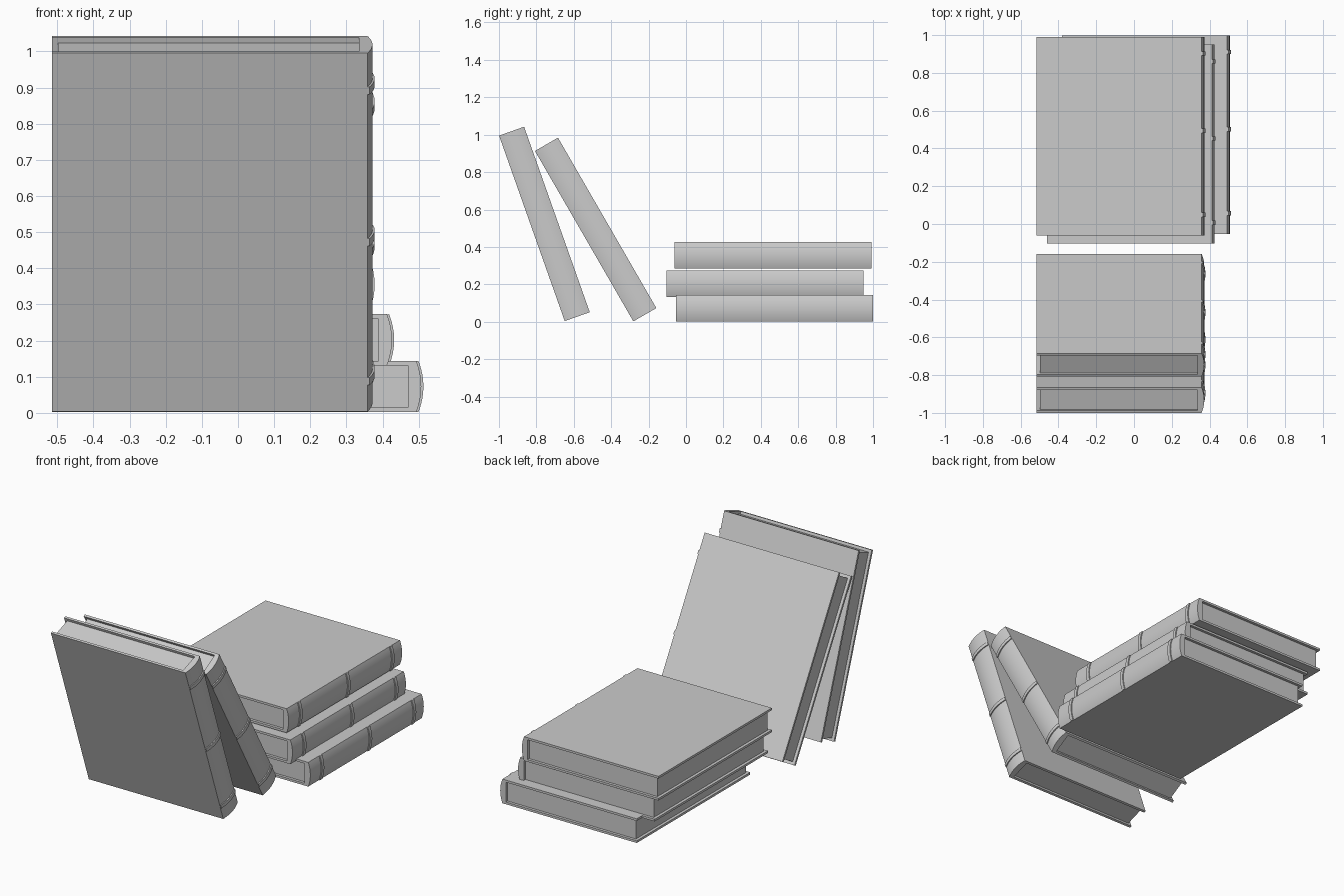
import bpy, bmesh, math
from mathutils import Matrix

if "Cube" in bpy.data.objects:
    bpy.data.objects.remove(bpy.data.objects["Cube"])

LENGTH, THICK, BOARD = 1.052, 0.142, 0.013
FORE, JOINT, INNER = -0.515, 0.358, 0.335     # x of fore-edge, spine corner, inside of spine
BULGE = 0.014
H = THICK / 2


def spine_arc(offset, steps=12):
    """Shallow rounded spine from bottom board to top board."""
    pts = []
    for i in range(steps + 1):
        a = math.pi * (i / steps - 0.5)
        t = math.sin(a)
        pts.append((JOINT + offset + BULGE * (1 - t * t), H * t))
    return pts


def extrude(name, profile, y0, y1, matrix):
    """Extrude an x/z outline along y and place it."""
    bm = bmesh.new()
    face = bm.faces.new([bm.verts.new((x, y0, z)) for x, z in profile])
    ext = bmesh.ops.extrude_face_region(bm, geom=[face])
    bmesh.ops.translate(bm, vec=(0, y1 - y0, 0),
                        verts=[v for v in ext["geom"] if isinstance(v, bmesh.types.BMVert)])
    bmesh.ops.recalc_face_normals(bm, faces=bm.faces)
    mesh = bpy.data.meshes.new(name)
    bm.to_mesh(mesh)
    bm.free()
    ob = bpy.data.objects.new(name, mesh)
    bpy.context.collection.objects.link(ob)
    ob.matrix_world = matrix
    bpy.ops.object.select_all(action='DESELECT')
    ob.select_set(True)
    bpy.context.view_layer.objects.active = ob
    bpy.ops.object.shade_smooth_by_angle(angle=math.radians(30))
    return ob


def book(name, x, y, z, tilt):
    m = Matrix.Translation((x, y, z)) @ Matrix.Rotation(math.radians(tilt), 4, 'X')
    half = LENGTH / 2
    inside = H - BOARD
    # hard cover: two boards joined by a rounded spine
    cover = [(FORE, -H)] + spine_arc(0) + [(FORE, H), (FORE, inside), (INNER, inside),
                                           (INNER, -inside), (FORE, -inside)]
    extrude(name + "_cover", cover, -half, half, m)
    # page block, set back from the board edges
    p = inside + 0.001
    pages = [(FORE + 0.017, -p), (INNER + 0.001, -p), (INNER + 0.001, p), (FORE + 0.017, p)]
    extrude(name + "_pages", pages, -half + 0.016, half - 0.016, m)
    # raised bands across the spine
    band = spine_arc(0.006) + [(JOINT - 0.004, H - 0.001), (JOINT - 0.004, -H + 0.001)]
    for i, c in enumerate((-0.416, 0.029, 0.437)):
        extrude(f"{name}_spine_band_{i + 1}", band, c - 0.011, c + 0.011, m)


# stack of three lying books
book("stack_bottom_book", 0.135, 0.473, 0.073, 0)
book("stack_middle_book", 0.054, 0.423, 0.202, 0)
book("stack_top_book", 0.0, 0.465, 0.355, 0)
# two leaning books
book("leaning_front_book", 0.0, -0.757, 0.523, -70.5)
book("leaning_rear_book", 0.0, -0.483, 0.493, -60)
